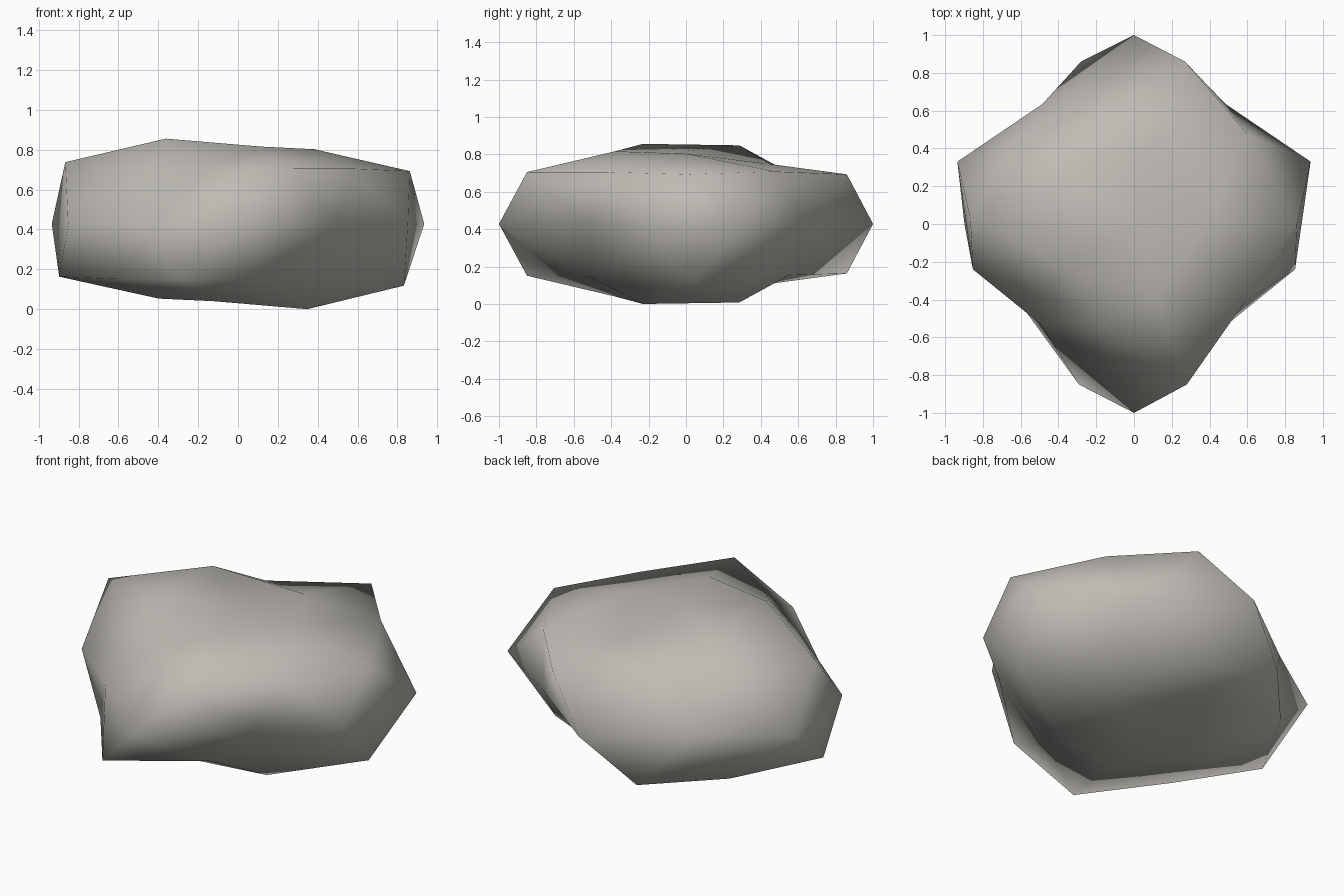
import bpy, bmesh, math

if "Cube" in bpy.data.objects:
    bpy.data.objects.remove(bpy.data.objects["Cube"])

MID = 0.428  # height of the rock's waist

# Rings of the upper half: start angle, angle step, points (x, y, height above waist)
RINGS = {
    0.0: (-90, 36, [(0, -1, 0), (.495, -.53, 0), (.853, -.24, 0),
                    (.935, .33, 0), (.485, .635, 0), (0, 1, 0)]),
    0.447: (0, 72, [(.88, 0, .265), (.275, .86, .265), (-.55, .45, .23),
                    (-.46, -.38, .22), (.285, -.85, .277)]),
    0.526: (36, 72, [(.61, .48, .28), (-.20, .55, .275), (-.85, .03, .31),
                     (-.18, -.52, .28), (.60, -.41, .277)]),
    0.851: (0, 72, [(.39, 0, .375), (.12, .45, .32), (-.355, .285, .42),
                    (-.355, -.23, .428), (.12, -.38, .388)]),
    1.0: (0, 360, [(0, 0, .39)]),
}


def worn_position(co):
    """Move a point of the ball to its place on the weathered rock."""
    # the lower half is the upper half turned half a turn about y
    flip = co.z < -0.01 or (abs(co.z) < 0.01 and co.x < -0.01)
    s = -1 if flip else 1
    x, y, z = co.x * s, co.y, co.z * s
    ring = min(RINGS, key=lambda h: abs(h - z))
    start, step, points = RINGS[ring]
    angle = math.degrees(math.atan2(y, x))
    px, py, pz = points[round((angle - start) / step) % len(points)]
    lean = -0.02 * abs(px) if ring > 0 else 0  # slight lean to the left
    return px * s + lean, py, MID + pz * s


# Rock: a coarse ball with dented corners and flattened top and bottom
bm = bmesh.new()
bmesh.ops.create_icosphere(bm, subdivisions=2, radius=1)
for v in bm.verts:
    v.co = worn_position(v.co.copy())
bmesh.ops.recalc_face_normals(bm, faces=bm.faces)
for f in bm.faces:
    f.smooth = True
mesh = bpy.data.meshes.new("rock")
bm.to_mesh(mesh)
bm.free()

stone = bpy.data.materials.new("warm_grey_stone")
stone.diffuse_color = (0.52, 0.50, 0.46, 1)
stone.use_nodes = True
stone.node_tree.nodes["Principled BSDF"].inputs["Base Color"].default_value = stone.diffuse_color
mesh.materials.append(stone)
rock = bpy.data.objects.new("rock", mesh)
bpy.context.collection.objects.link(rock)
